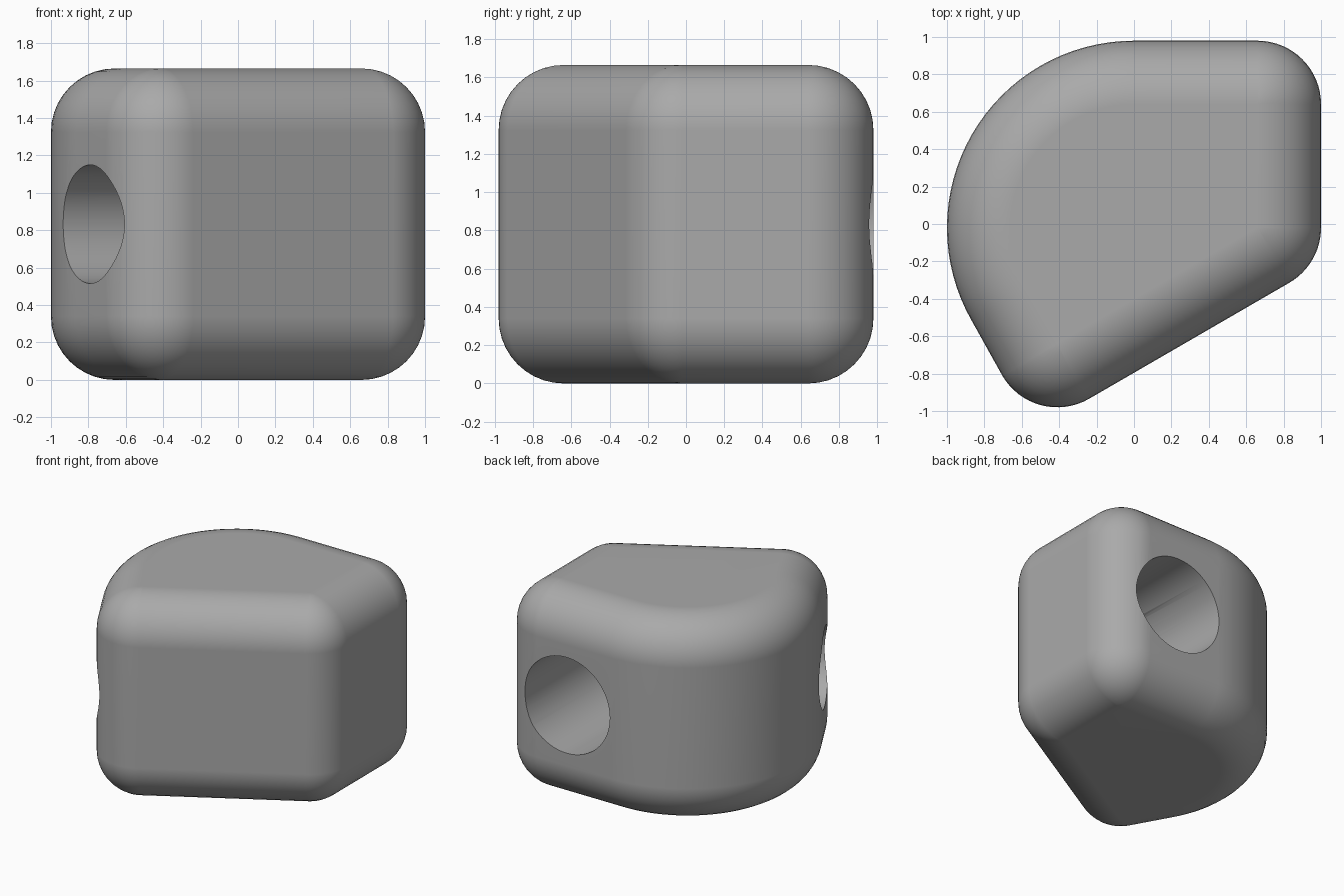
import bpy, bmesh
from math import radians, cos, sin, pi
from mathutils import Vector

if "Cube" in bpy.data.objects:
    bpy.data.objects.remove(bpy.data.objects["Cube"])

HEIGHT, FILLET, STEPS = 1.665, 0.34, 10

grey = bpy.data.materials.new("mid grey")
grey.use_nodes = True
grey.diffuse_color = (0.4, 0.4, 0.4, 1)
grey.node_tree.nodes["Principled BSDF"].inputs["Base Color"].default_value = grey.diffuse_color

# Outline arcs: centre x, centre y, core radius, start angle, end angle, segments
ARCS = [(0, -0.02, 0.66, 90, 210, 32),
        (-0.41, -0.64, 0, 210, 300, 16),
        (0.66, -0.02, 0, 300, 360, 12),
        (0.66, 0.64, 0, 0, 90, 16)]


def outline(grow, z):
    """Rounded footprint, grown outward from its core."""
    points = []
    for cx, cy, core, start, end, count in ARCS:
        for i in range(count + 1):
            a = radians(start + (end - start) * i / count)
            r = core + grow
            points.append((cx + r * cos(a), cy + r * sin(a), z))
    return points


def make_object(name, bm):
    mesh = bpy.data.meshes.new(name)
    bm.to_mesh(mesh)
    bm.free()
    mesh.materials.append(grey)
    obj = bpy.data.objects.new(name, mesh)
    bpy.context.collection.objects.link(obj)
    return obj


# Body: stacked outlines with rounded top and bottom rims
bm = bmesh.new()
rings = []
for base, first in ((FILLET, -90), (HEIGHT - FILLET, 0)):
    for i in range(STEPS + 1):
        a = radians(first + 90 * i / STEPS)
        ring = outline(FILLET * max(cos(a), 0), base + FILLET * sin(a))
        rings.append([bm.verts.new(p) for p in ring])
for low, high in zip(rings, rings[1:]):
    for i in range(len(low)):
        j = (i + 1) % len(low)
        bm.faces.new((low[i], low[j], high[j], high[i]))
bm.faces.new(rings[0][::-1])
bm.faces.new(rings[-1])
bmesh.ops.remove_doubles(bm, verts=bm.verts, dist=0.0005)
bmesh.ops.recalc_face_normals(bm, faces=bm.faces)
body = make_object("rounded_body", bm)


def bore(name, start, end, radius):
    """Cut a round hole along a horizontal line."""
    start, end = Vector(start), Vector(end)
    axis = end - start
    bm = bmesh.new()
    bmesh.ops.create_cone(bm, cap_ends=True, segments=64, radius1=radius,
                          radius2=radius, depth=axis.length)
    turn = axis.to_track_quat('Z', 'Y').to_matrix().to_4x4()
    bmesh.ops.transform(bm, matrix=turn, verts=bm.verts)
    bmesh.ops.translate(bm, vec=(start + end) / 2, verts=bm.verts)
    cutter = make_object(name, bm)
    cutter.hide_render = True
    cut = body.modifiers.new(name, 'BOOLEAN')
    cut.operation, cut.solver, cut.object = 'DIFFERENCE', 'EXACT', cutter
    bpy.ops.object.modifier_apply(modifier=name)
    bpy.data.objects.remove(cutter)


# Two bores that meet inside the body
bpy.context.view_layer.objects.active = body
body.select_set(True)
mid = HEIGHT / 2
bore("back_bore", (0.39, 1.3, mid), (0.39, -0.2, mid), 0.39)
inner = Vector((0.39, 0.025, mid))
bore("side_bore", inner + 2 * Vector((-cos(pi / 6), -sin(pi / 6), 0)), inner, 0.317)

# Smooth shading with crisp hole rims
bpy.ops.object.shade_smooth_by_angle(angle=radians(35))
weighted = body.modifiers.new("even_shading", 'WEIGHTED_NORMAL')
weighted.keep_sharp = True
